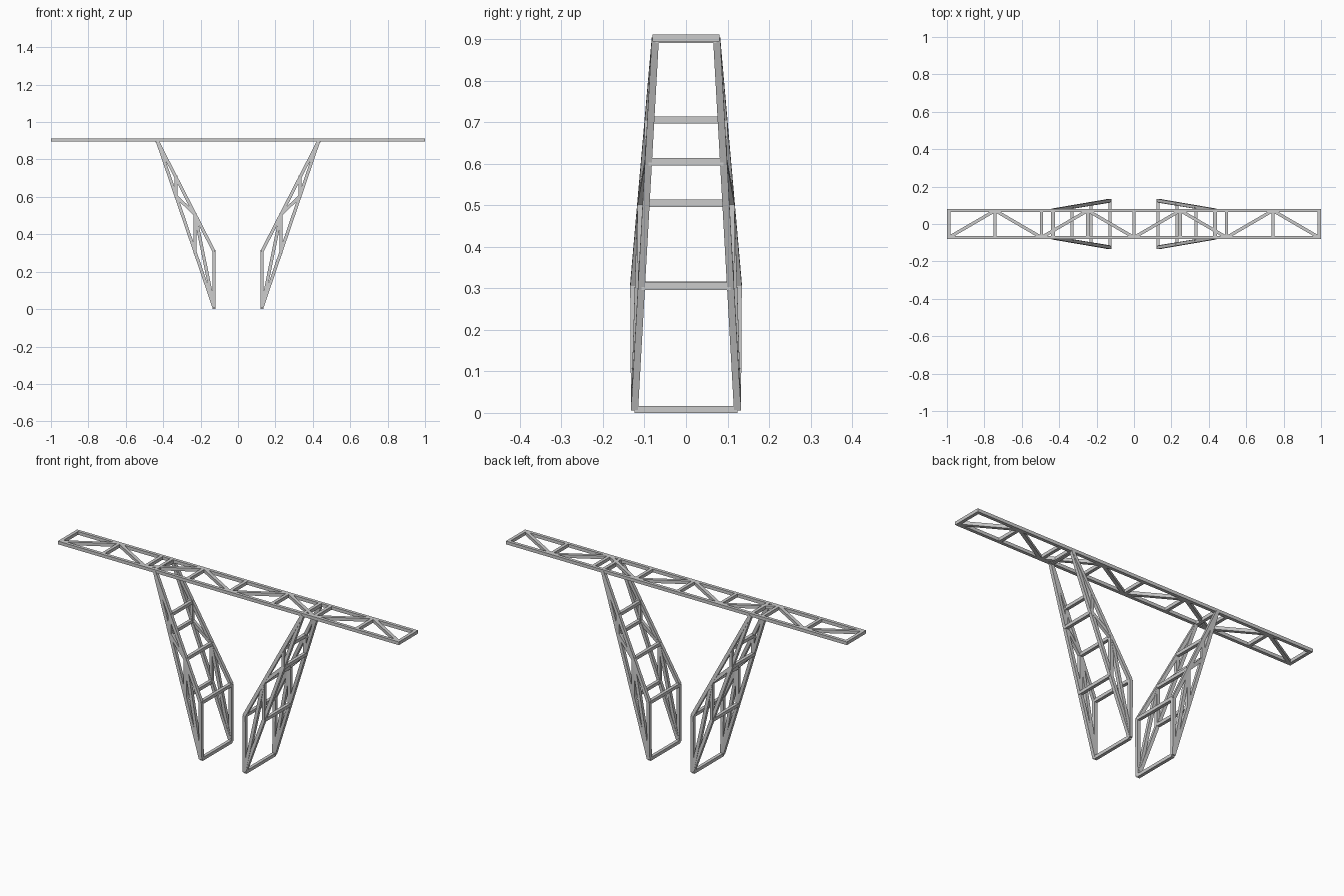
import bpy
from mathutils import Vector, Matrix

if "Cube" in bpy.data.objects:
    bpy.data.objects.remove(bpy.data.objects["Cube"])

T = 0.017  # square bar thickness


def bar(bm_data, a, b, t=T, side=Vector((0, 1, 0))):
    """Add a square bar running from a to b."""
    verts, faces = bm_data
    a, b = Vector(a), Vector(b)
    d = (b - a).normalized()
    if abs(d.dot(side)) > 0.95:
        side = Vector((0, 0, 1))
    u = (side - d * side.dot(d)).normalized() * t / 2
    v = d.cross(u).normalized() * t / 2
    n = len(verts)
    for p in (a, b):
        verts += [p + u + v, p - u + v, p - u - v, p + u - v]
    faces += [[n + 3, n + 2, n + 1, n], [n + 4, n + 5, n + 6, n + 7]]
    faces += [[n + i, n + (i + 1) % 4, n + 4 + (i + 1) % 4, n + 4 + i] for i in range(4)]


def make(name, data):
    mesh = bpy.data.meshes.new(name)
    mesh.from_pydata([tuple(v) for v in data[0]], [], data[1])
    obj = bpy.data.objects.new(name, mesh)
    bpy.context.collection.objects.link(obj)
    return obj


# Deck: two chords, cross ties and a zigzag
ZD, YD, XD = 0.9035, 0.072, 0.99
chords, ties, zigzag = ([], []), ([], []), ([], [])
for s in (-1, 1):
    bar(chords, (-XD - T / 2, s * YD, ZD), (XD + T / 2, s * YD, ZD))
xs = [-XD + i * XD / 4 for i in range(9)]
for x in xs + [-0.435, 0.435]:
    bar(ties, (x, -YD, ZD), (x, YD, ZD))
for i in range(8):
    y = -YD if i % 2 == 0 else YD
    bar(zigzag, (xs[i], y, ZD), (xs[i + 1], -y, ZD))
make("deck_chords", chords)
make("deck_cross_ties", ties)
make("deck_zigzag", zigzag)

# Leg key points
FOOT = Vector((0.128, 0.124, 0.008))
KNEE = Vector((0.128, 0.126, 0.308))
TOP = Vector((0.432, 0.074, 0.9))


def outer(z):
    return FOOT.lerp(TOP, (z - FOOT.z) / (TOP.z - FOOT.z))


def inner(z):
    return KNEE.lerp(TOP, (z - KNEE.z) / (TOP.z - KNEE.z))


# Legs: side frames with web bars, joined by rungs
rung_points = [FOOT, KNEE, outer(0.305), inner(0.505), outer(0.605), inner(0.705), TOP]
web = [(FOOT, inner(0.505)), (inner(0.505), outer(0.305)), (inner(0.505), outer(0.605)),
       (outer(0.605), inner(0.705))]
for sx, label in ((-1, "left"), (1, "right")):
    frame, braces, rungs = ([], []), ([], []), ([], [])
    for sy in (-1, 1):
        m = Matrix.Diagonal((sx, sy, 1))
        for a, b in ((FOOT, TOP), (FOOT, KNEE), (KNEE, TOP)):
            bar(frame, m @ a, m @ b)
        for a, b in web:
            bar(braces, m @ a, m @ b)
    for p in rung_points:
        bar(rungs, (sx * p.x, -p.y, p.z), (sx * p.x, p.y, p.z))
    make(label + "_leg_frame", frame)
    make(label + "_leg_braces", braces)
    make(label + "_leg_rungs", rungs)
